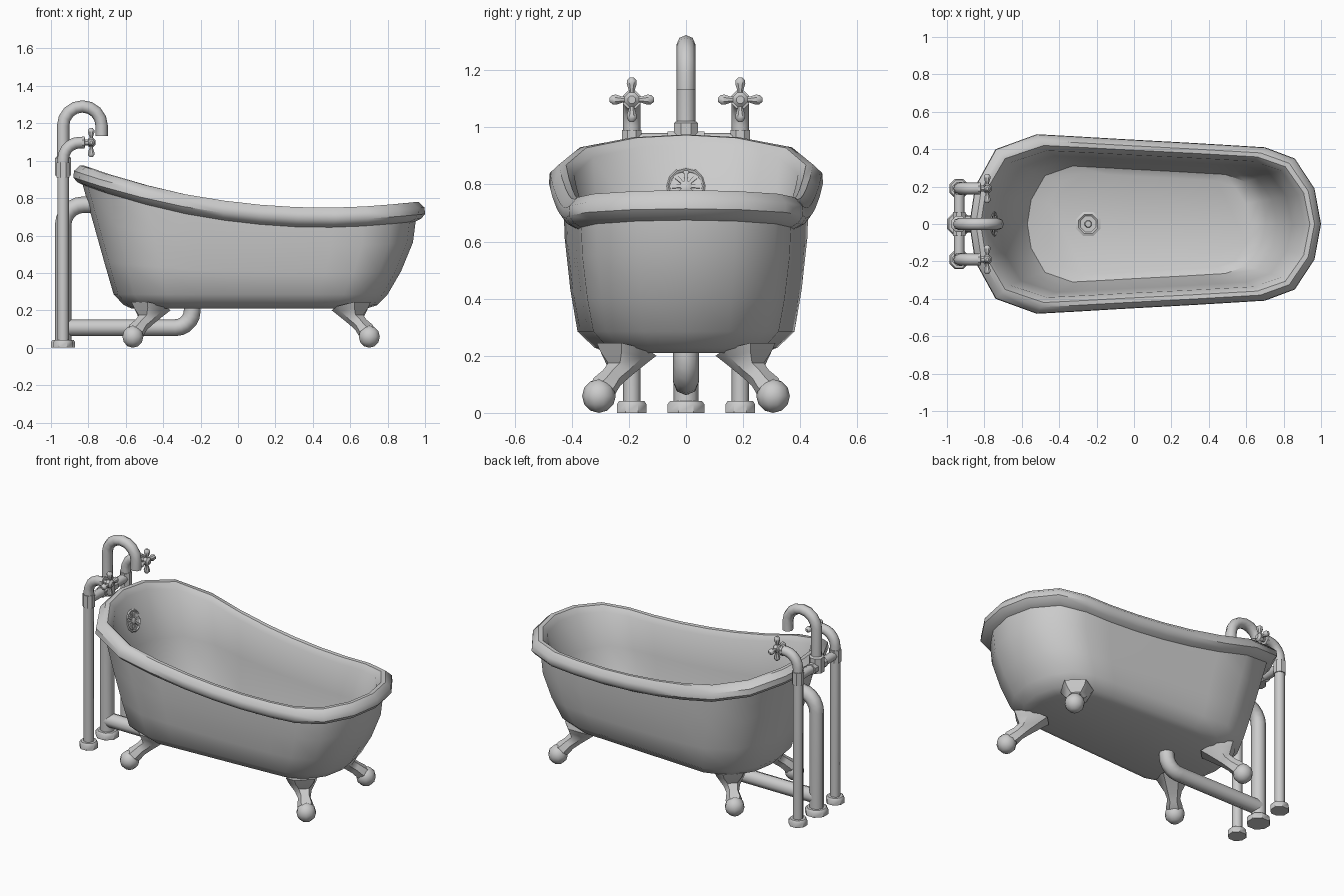
import bpy, bmesh
from math import sin, cos, pi, radians, sqrt
from mathutils import Vector, Matrix

if "Cube" in bpy.data.objects:
    bpy.data.objects.remove(bpy.data.objects["Cube"])


def finish(name, bm, angle=40):
    bmesh.ops.recalc_face_normals(bm, faces=bm.faces)
    me = bpy.data.meshes.new(name)
    bm.to_mesh(me)
    bm.free()
    me.shade_smooth()
    me.set_sharp_from_angle(angle=radians(angle))
    ob = bpy.data.objects.new(name, me)
    bpy.context.collection.objects.link(ob)
    return ob


def loft(bm, rings):
    """Skin closed rings of points and cap both ends."""
    rs = [[bm.verts.new(p) for p in r] for r in rings]
    n = len(rs[0])
    for a, b in zip(rs, rs[1:]):
        for i in range(n):
            bm.faces.new((a[i], a[(i + 1) % n], b[(i + 1) % n], b[i]))
    bm.faces.new(rs[0][::-1])
    bm.faces.new(rs[-1])


def lathe(bm, prof, origin, axis, n=8):
    """Revolve (radius, height) pairs about an axis."""
    rot = Vector((0, 0, 1)).rotation_difference(Vector(axis)).to_matrix()
    o = Vector(origin)
    loft(bm, [[o + rot @ Vector((r * cos(2 * pi * (i + .5) / n), r * sin(2 * pi * (i + .5) / n), h))
               for i in range(n)] for r, h in prof])


def tube(name, pts, r):
    cu = bpy.data.curves.new(name, 'CURVE')
    cu.dimensions = '3D'
    cu.bevel_depth, cu.bevel_resolution, cu.use_fill_caps = r, 2, True
    sp = cu.splines.new('POLY')
    sp.points.add(len(pts) - 1)
    for p, c in zip(sp.points, pts):
        p.co = (*c, 1)
    tmp = bpy.data.objects.new(name + "_path", cu)
    bpy.context.collection.objects.link(tmp)
    me = bpy.data.meshes.new_from_object(tmp.evaluated_get(bpy.context.evaluated_depsgraph_get()))
    bpy.data.objects.remove(tmp)
    bm = bmesh.new()
    bm.from_mesh(me)
    return finish(name, bm, 50)


def arc(cx, cz, r, a0, a1, y=0, n=5):
    return [(cx + r * cos(radians(a0 + (a1 - a0) * i / n)), y,
             cz + r * sin(radians(a0 + (a1 - a0) * i / n))) for i in range(n + 1)]


# Tub: half outline of the rim, mirrored in y
half = [(-.88, 0), (-.85, .2), (-.74, .40), (-.52, .48), (-.3, .468), (-.08, .455), (.12, .444),
        (.32, .433), (.52, .421), (.70, .41), (.86, .35), (.965, .19), (1, 0)]
outline = half + [(x, -y) for x, y in half[-2:0:-1]]
heights = [(-.88, .975), (-.74, .93), (-.52, .87), (-.25, .81), (0, .775), (.25, .753),
           (.5, .748), (.75, .757), (1, .78)]


def rim_z(x):
    for (x0, z0), (x1, z1) in zip(heights, heights[1:]):
        if x <= x1:
            return z0 + (z1 - z0) * (x - x0) / (x1 - x0)
    return heights[-1][1]


def ring(x0, x1, hy, t, z):
    """Outline fitted to x0..x1 and half width hy; t=1 follows the rim height."""
    return [(x0 + (x + .88) / 1.88 * (x1 - x0), y / .48 * hy,
             t * (rim_z(x) + z) + (1 - t) * z) if t == 1 else
            (x0 + (x + .88) / 1.88 * (x1 - x0), y / .48 * hy, z + t * (rim_z(x) - z))
            for x, y in outline]


def inset(d, dz):
    return ring(-.88 + d, 1 - d, .48 - d, 1, dz)


bm = bmesh.new()
loft(bm, [ring(-.57, .69, .27, 0, .21), ring(-.61, .745, .32, 0, .228), ring(-.665, .80, .38, 0, .285),
          ring(-.715, .872, .405, .25, .285), ring(-.775, .935, .425, .56, .285),
          inset(.05, -.105), inset(.02, -.09), inset(.0, -.065), inset(.003, -.03), inset(.035, 0),
          inset(.06, -.002), inset(.088, -.035),
          ring(-.72, .845, .365, .5, .30), ring(-.65, .765, .335, .12, .30),
          ring(-.57, .69, .31, 0, .265), ring(-.47, .62, .27, 0, .245)])
finish("tub", bm, 42)

# Floor drain
bm = bmesh.new()
lathe(bm, [(.07, .235), (.07, .25), (.055, .256), (.045, .248), (.02, .248), (.017, .258)],
      (-.245, 0, 0), (0, 0, 1))
finish("floor_drain", bm)

# Overflow grille: ring, hub and spokes on the sloping end wall
ax = Vector((.96, 0, .28)).normalized()
side, up = Vector((0, 1, 0)), ax.cross(Vector((0, 1, 0)))
o = Vector((-.762, 0, .79))
bm = bmesh.new()
lathe(bm, [(.068, -.02), (.068, .006)], o, ax, 12)
lathe(bm, [(.02, 0), (.02, .018), (.012, .022)], o, ax)
n = 12
rows = [[o + ax * h + (side * cos(2 * pi * i / n) + up * sin(2 * pi * i / n)) * r for i in range(n)]
        for r, h in [(.07, -.01), (.07, .014), (.063, .02), (.055, .014), (.055, 0)]]
loft(bm, rows)
for k in range(8):
    a = 2 * pi * k / 8
    d = side * cos(a) + up * sin(a)
    w = ax.cross(d)
    loft(bm, [[o + d * r + w * s * b + ax * h for s, h in ((-1, 0), (1, 0), (1, .016), (-1, .016))]
              for r, b in ((.012, .004), (.058, .009))])
finish("overflow_grille", bm)

# Four claw feet, mirrored about the tub centre
sections = [(-.24, .20, -.05, .245, .075, .088), (-.2, .175, -.06, .215, .065, .075),
            (-.125, .125, -.075, .175, .045, .042), (-.085, .095, -.045, .15, .034, .034),
            (-.045, .055, -.005, .122, .045, .045), (0, .04, .02, .1, .03, .03)]
for sx, fx in ((-1, "left"), (1, "right")):
    for sy, fy in ((-1, "front"), (1, "back")):
        c = Vector((.07 + sx * .632, sy * .305, 0))
        d = Vector((sx, sy, 0)) / sqrt(2)
        w = Vector((-d.y, d.x, 0))
        z = Vector((0, 0, 1))
        bm = bmesh.new()
        rings = []
        for d0, z0, d1, z1, w0, w1 in sections:
            dm, zm, wm = (d0 + d1) / 2, (z0 + z1) / 2, max(w0, w1) * 1.1
            rings.append([c + d * q + z * h + w * v for q, h, v in
                          ((d0, z0, -w0 * .6), (d0, z0, w0 * .6), (dm, zm, wm),
                           (d1, z1, w1 * .7), (d1, z1, -w1 * .7), (dm, zm, -wm))])
        loft(bm, rings)
        bmesh.ops.create_uvsphere(bm, u_segments=10, v_segments=6, radius=.059,
                                  matrix=Matrix.Translation(c + z * .059))
        finish(f"{fy}_{fx}_foot", bm, 45)

# Waste and overflow pipes
PX = -.935
tube("overflow_pipe", [(PX, 0, .02)] + arc(PX + .11, .655, .11, 180, 90) + [(-.75, 0, .765)], .044)
tube("waste_pipe", [(PX, 0, .107)] + arc(-.335, .197, .09, -90, 0) + [(-.245, 0, .22)], .045)
bm = bmesh.new()
lathe(bm, [(.07, 0), (.07, .03), (.06, .042), (.045, .042)], (PX, 0, 0), (0, 0, 1))
finish("overflow_base", bm)

# Supply pipes with bases, tees and cross handles
for sy, nm in ((-1, "front"), (1, "back")):
    y = sy * .19
    tube(nm + "_supply_pipe", [(PX, y, .02)] + arc(PX + .09, 1.007, .09, 180, 90, y) + [(-.825, y, 1.097)], .031)
    bm = bmesh.new()
    lathe(bm, [(.056, 0), (.056, .03), (.048, .042), (.03, .042)], (PX, y, 0), (0, 0, 1))
    lathe(bm, [(.037, .91), (.037, .99)], (PX, y, 0), (0, 0, 1))
    finish(nm + "_supply_fittings", bm)
    bm = bmesh.new()
    hub = Vector((-.785, y, 1.097))
    lathe(bm, [(.034, -.05), (.034, -.035), (.017, -.033), (.017, -.018), (.027, -.012),
               (.027, .01), (.014, .022)], hub, (1, 0, 0))
    for a in range(4):
        d = (0, cos(a * pi / 2), sin(a * pi / 2))
        lathe(bm, [(.011, .01), (.011, .032), (.019, .055), (.018, .067), (.008, .078)], hub, d)
    finish(nm + "_handle", bm)

# Crossbar and gooseneck spout
tube("crossbar", [(PX, -.19, .953), (PX, .19, .953)], .028)
tube("spout", [(PX, 0, .95)] + arc(PX + .103, 1.187, .103, 180, 0, 0, 8) + [(PX + .206, 0, 1.133)], .033)
bm = bmesh.new()
lathe(bm, [(.046, .92), (.046, 1.015), (.036, 1.022)], (PX, 0, 0), (0, 0, 1))
lathe(bm, [(.036, -.065), (.036, .065)], (PX, 0, .953), (0, 1, 0))
finish("spout_tee", bm)
